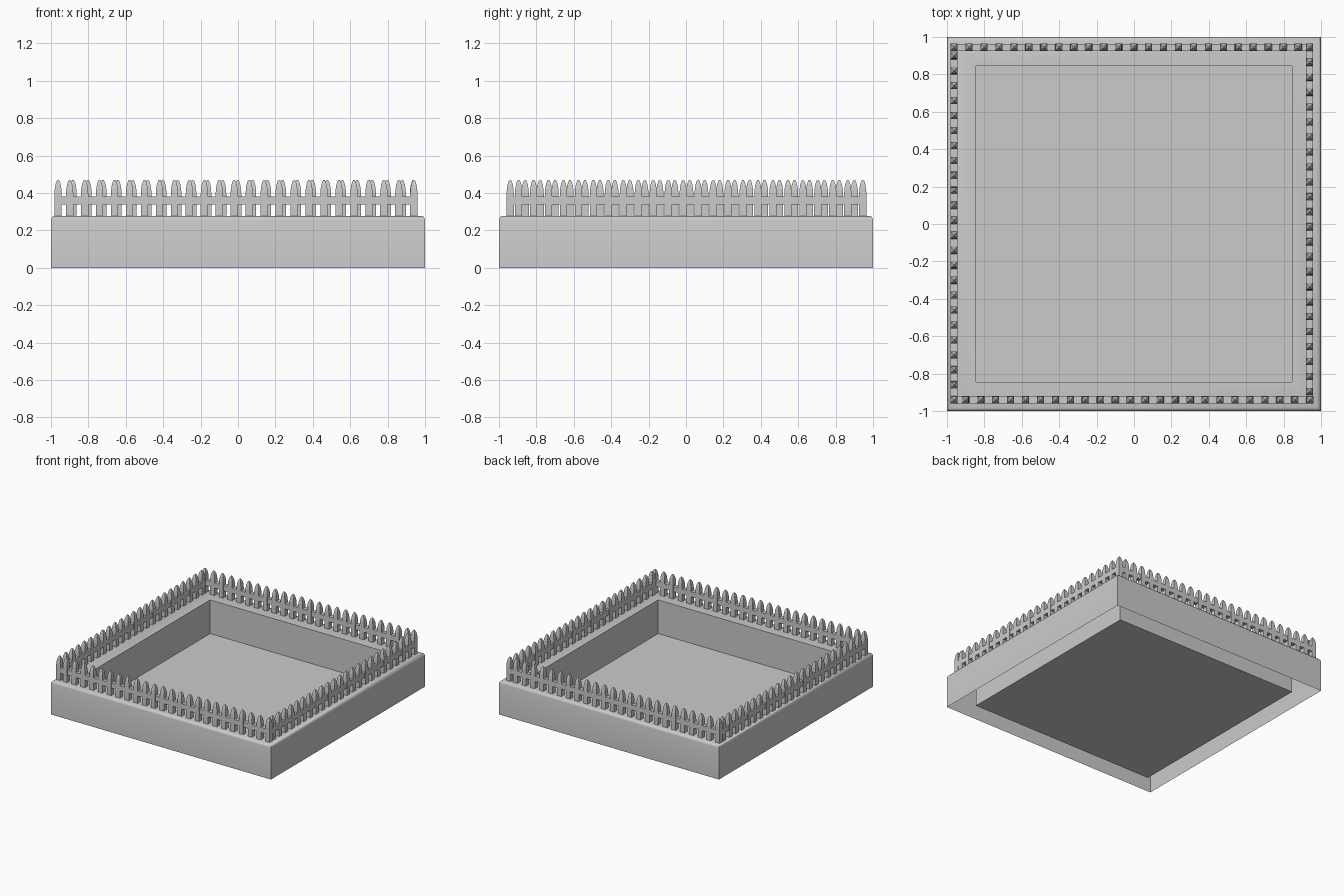
import bpy, bmesh
from mathutils import Vector

if "Cube" in bpy.data.objects:
    bpy.data.objects.remove(bpy.data.objects["Cube"])

grey = bpy.data.materials.new("light_grey")
grey.diffuse_color = (0.6, 0.6, 0.6, 1)
grey.use_nodes = True
grey.node_tree.nodes["Principled BSDF"].inputs["Base Color"].default_value = grey.diffuse_color


def finish(bm, name, smooth=False):
    me = bpy.data.meshes.new(name)
    bm.to_mesh(me)
    bm.free()
    me.materials.append(grey)
    ob = bpy.data.objects.new(name, me)
    bpy.context.collection.objects.link(ob)
    if smooth:
        bpy.ops.object.select_all(action='DESELECT')
        ob.select_set(True)
        bpy.context.view_layer.objects.active = ob
        bpy.ops.object.shade_smooth_by_angle(angle=0.7)
    return ob


def square_loft(bm, cx, cy, profile, cap_end=True):
    """Skin square rings of (half width, z) and close the last one."""
    rings = [[bm.verts.new((cx + sx * h, cy + sy * h, z))
              for sx, sy in ((-1, -1), (1, -1), (1, 1), (-1, 1))]
             for h, z in profile]
    for a, b in zip(rings, rings[1:]):
        for j in range(4):
            k = (j + 1) % 4
            bm.faces.new((a[j], a[k], b[k], b[j]))
    if cap_end:
        bm.faces.new(rings[-1])


# Basin: outer wall, rounded rim, inner wall and floor, open underneath
bm = bmesh.new()
square_loft(bm, 0, 0, [(1, 0), (1, 0.255), (0.997, 0.266), (0.99, 0.274),
                       (0.978, 0.278), (0.845, 0.278), (0.845, 0.001)])
finish(bm, "basin", smooth=True)

# Pointed picket outline
PICKET = [(0.0195, 0.275), (0.0195, 0.395), (0.018, 0.42),
          (0.014, 0.445), (0.008, 0.463), (0.003, 0.47)]
STEP, COUNT = 0.08, 24


def fence(name, start, direction):
    start, d = Vector(start), Vector(direction)
    bm = bmesh.new()
    for i in range(COUNT):
        p = start + d * STEP * i
        square_loft(bm, p.x, p.y, PICKET)
    # Rail running through the pickets to the next corner
    end = start + d * 1.89
    mid = (start + end) / 2
    size = Vector((abs(d.x), abs(d.y))) * 1.89
    verts = bmesh.ops.create_cube(bm, size=1)["verts"]
    for v in verts:
        v.co = (mid.x + v.co.x * (size.x or 0.037),
                mid.y + v.co.y * (size.y or 0.037),
                0.36 + v.co.z * 0.042)
    finish(bm, name)


# Four fences, each starting at a corner and running clockwise
fence("front_fence", (0.94, -0.94), (-1, 0))
fence("left_fence", (-0.962, -0.94), (0, 1))
fence("back_fence", (-0.962, 0.945), (1, 0))
fence("right_fence", (0.938, 0.945), (0, -1))
